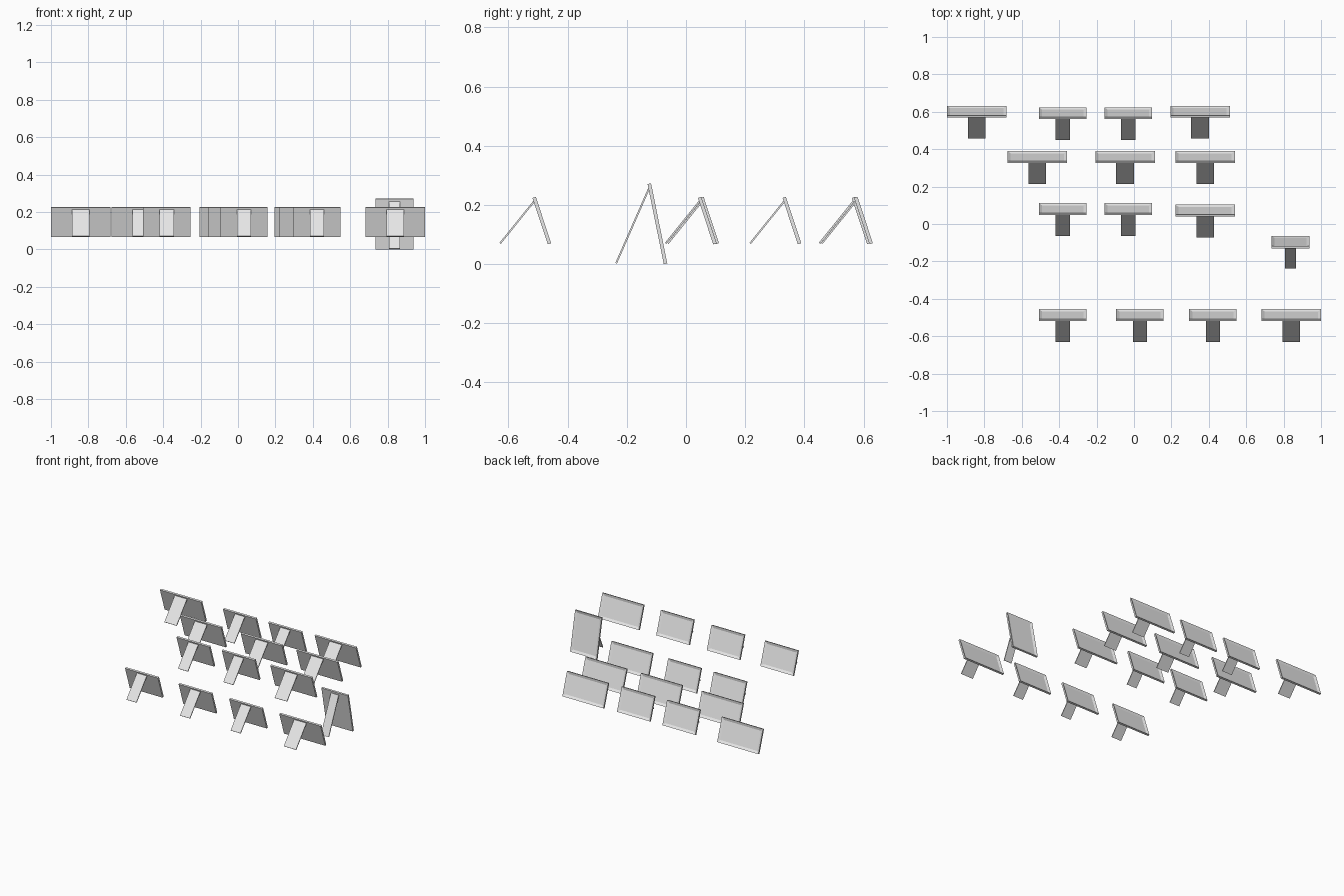
import bpy
import bmesh
from math import atan2
from mathutils import Vector, Matrix

cube = bpy.data.objects.get("Cube")
if cube:
    bpy.data.objects.remove(cube, do_unlink=True)

grey = bpy.data.materials.new("light_grey")
grey.use_nodes = True
grey.diffuse_color = (0.8, 0.8, 0.8, 1)
grey.node_tree.nodes["Principled BSDF"].inputs["Base Color"].default_value = grey.diffuse_color


def box(bm, size, matrix):
    return bmesh.ops.create_cube(bm, size=1, matrix=matrix @ Matrix.Diagonal((*size, 1)))


def finish(bm, name):
    mesh = bpy.data.meshes.new(name)
    bm.to_mesh(mesh)
    bm.free()
    mesh.materials.append(grey)
    obj = bpy.data.objects.new(name, mesh)
    bpy.context.collection.objects.link(obj)


THICK = 0.012


def picture_frame(number, x, y_foot, width, z0, height, lean, stand_w, stand_top, stand_reach):
    # Leaning panel whose display side faces +y, with a border around a recess
    tilt = Matrix.Translation((x, y_foot - THICK, z0)) @ Matrix.Rotation(lean, 4, "X")
    bm = bmesh.new()
    box(bm, (width, THICK, height), tilt @ Matrix.Translation((0, THICK / 2, height / 2)))
    bm.normal_update()
    face = max(bm.faces, key=lambda f: f.normal.y)
    bmesh.ops.inset_region(bm, faces=[face], thickness=0.024)
    bmesh.ops.translate(bm, verts=face.verts, vec=face.normal * -0.007)
    finish(bm, f"frame_panel_{number}")

    # Prop strut from the upper back of the panel down to the floor
    top = Vector((x, y_foot - THICK - (stand_top - z0) * lean, stand_top))
    foot = Vector((x, y_foot - stand_reach, z0 + 0.003))
    run = top - foot
    bm = bmesh.new()
    turn = Matrix.Rotation(-atan2(run.y, run.z), 4, "X")
    box(bm, (stand_w, 0.006, run.length), Matrix.Translation((top + foot) / 2) @ turn)
    finish(bm, f"frame_stand_{number}")


# Style: width, base height, panel height, lean, strut width, strut top, strut reach
SMALL = (0.254, 0.067, 0.165, 0.32, 0.076, 0.212, 0.173)
LARGE = (0.318, 0.067, 0.165, 0.32, 0.094, 0.212, 0.173)
TALL = (0.204, 0.0, 0.276, 0.2, 0.06, 0.254, 0.173)

# Position of each frame by row, from back to front
LAYOUT = [
    (LARGE, 0.632, (-0.841, 0.353)),
    (SMALL, 0.624, (-0.381, -0.031)),
    (LARGE, 0.39, (-0.517, -0.048, 0.38)),
    (SMALL, 0.112, (-0.381, -0.031)),
    (LARGE, 0.104, (0.38,)),
    (TALL, -0.063, (0.836,)),
    (SMALL, -0.455, (-0.381, 0.032, 0.422)),
    (LARGE, -0.455, (0.841,)),
]
number = 1
for style, y, columns in LAYOUT:
    for x in columns:
        picture_frame(number, x, y, *style)
        number += 1
